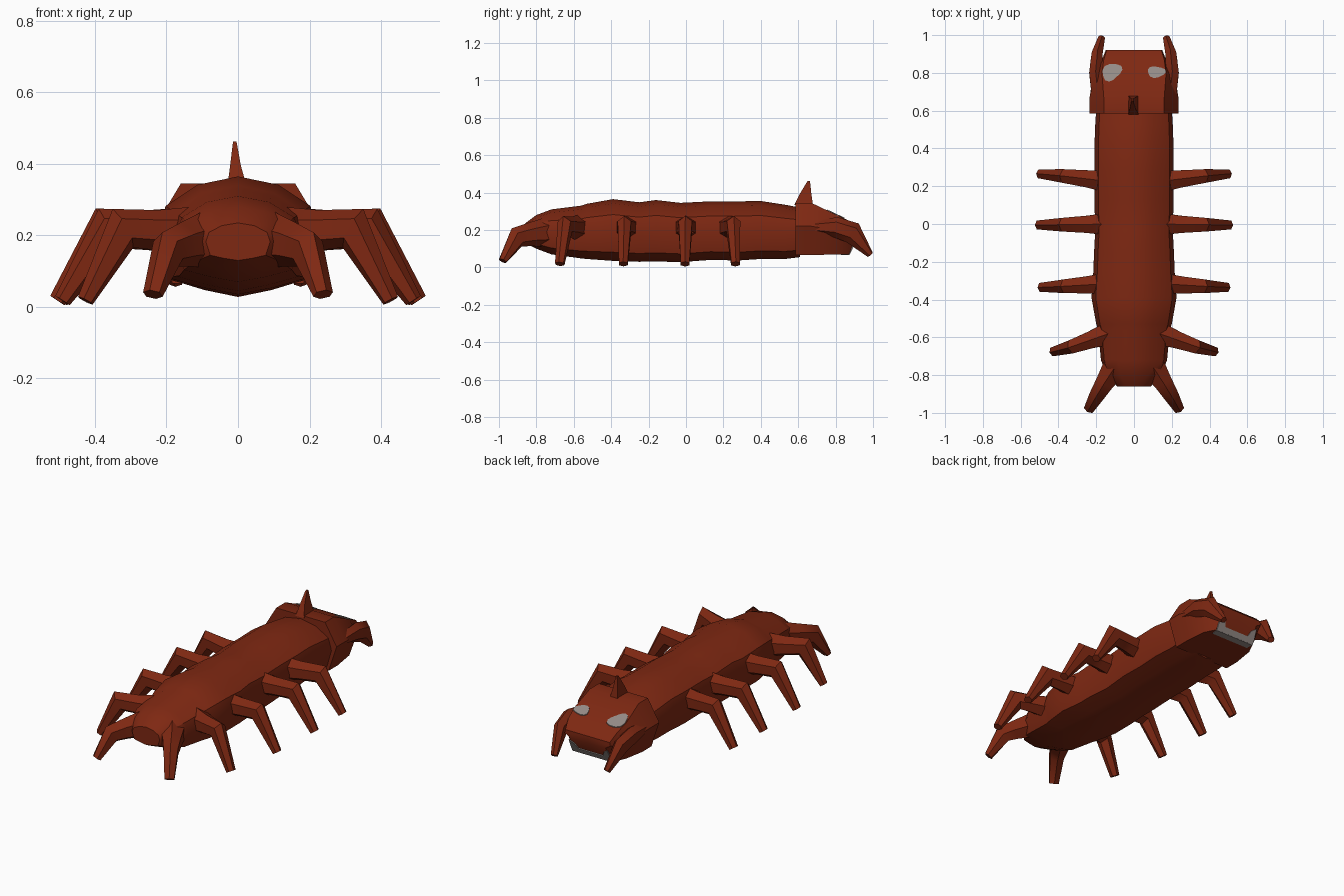
import bpy, bmesh, math
from mathutils import Vector

if "Cube" in bpy.data.objects:
    bpy.data.objects.remove(bpy.data.objects["Cube"])


def material(name, rgb):
    m = bpy.data.materials.new(name)
    m.diffuse_color = (*rgb, 1)
    m.use_nodes = True
    m.node_tree.nodes["Principled BSDF"].inputs["Base Color"].default_value = m.diffuse_color
    return m


RED = material("rust red", (0.21, 0.021, 0.006))
GREY = material("bone grey", (0.30, 0.26, 0.24))


def finish(name, bm, mat, angle=38):
    bmesh.ops.recalc_face_normals(bm, faces=bm.faces)
    me = bpy.data.meshes.new(name)
    bm.to_mesh(me)
    bm.free()
    me.materials.append(mat)
    ob = bpy.data.objects.new(name, me)
    bpy.context.collection.objects.link(ob)
    bpy.ops.object.select_all(action='DESELECT')
    ob.select_set(True)
    bpy.context.view_layer.objects.active = ob
    bpy.ops.object.shade_smooth_by_angle(angle=math.radians(angle))
    return ob


def loft(name, rings, mat=RED, angle=38):
    """Skin a list of equal-length point rings and cap both ends."""
    bm = bmesh.new()
    rows = [[bm.verts.new(p) for p in r] for r in rings]
    n = len(rows[0])
    for a, b in zip(rows, rows[1:]):
        for i in range(n):
            j = (i + 1) % n
            bm.faces.new((a[i], a[j], b[j], b[i]))
    bm.faces.new(rows[0])
    bm.faces.new(rows[-1])
    return finish(name, bm, mat, angle)


def limb(name, stations, sides=6):
    """Tapered limb; each station is (x, y, z, half width, half height)."""
    pts = [Vector(s[:3]) for s in stations]
    rings = []
    for i, s in enumerate(stations):
        d = Vector((0, 0, 0))
        if i > 0:
            d += (pts[i] - pts[i - 1]).normalized()
        if i < len(pts) - 1:
            d += (pts[i + 1] - pts[i]).normalized()
        d.normalize()
        side = d.cross(Vector((0, 0, 1))).normalized()
        up = side.cross(d)
        ring = []
        for k in range(sides):
            a = math.tau * k / sides + math.pi / 6
            ring.append(pts[i] + side * math.cos(a) * s[3] * 1.12 + up * math.sin(a) * s[4])
        rings.append(ring)
    return loft(name, rings, RED, 45)


def mirrored(half):
    """Close a half outline that starts and ends on the centre line."""
    return half + [(-x, y, z) for x, y, z in half[-2:0:-1]]


# Body: ridged back, keeled belly (y, half width, top, bottom)
body = [(-0.86, 0.09, 0.235, 0.13), (-0.80, 0.145, 0.28, 0.10), (-0.72, 0.175, 0.31, 0.07),
        (-0.56, 0.19, 0.33, 0.048), (-0.53, 0.20, 0.34, 0.045), (-0.39, 0.225, 0.365, 0.035),
        (-0.25, 0.215, 0.348, 0.03), (-0.16, 0.212, 0.36, 0.032), (-0.03, 0.205, 0.345, 0.028),
        (0.13, 0.21, 0.353, 0.04), (0.28, 0.21, 0.353, 0.037), (0.40, 0.21, 0.355, 0.045),
        (0.53, 0.205, 0.335, 0.045), (0.61, 0.20, 0.32, 0.055)]
rings = []
for y, w, t, b in body:
    h = t - b
    rings.append(mirrored([(0, y, t), (w * 0.5, y, t - h * 0.07), (w * 0.9, y, t - h * 0.25),
                           (w, y, b + h * 0.5), (w * 0.86, y, b + h * 0.14),
                           (w * 0.45, y, b + h * 0.06), (0, y, b)]))
loft("body", rings)

# Head: flat crown sloping to the snout (y, crown half width, cheek half width, top, cheek z, bottom)
head = [(0.585, 0.16, 0.235, 0.345, 0.22, 0.065), (0.67, 0.16, 0.235, 0.345, 0.22, 0.065),
        (0.80, 0.17, 0.215, 0.283, 0.20, 0.07), (0.87, 0.16, 0.17, 0.25, 0.18, 0.07),
        (0.92, 0.145, 0.15, 0.205, 0.185, 0.165)]
rings = []
for y, c, w, t, m, b in head:
    rings.append(mirrored([(0, y, t), (c, y, t), (w, y, m), (w * 0.78, y, b), (0, y, b)]))
loft("head", rings, RED, 30)

# Horn
loft("horn", [[(-0.03, 0.58, 0.335), (0.025, 0.58, 0.335), (0.025, 0.68, 0.325), (-0.03, 0.68, 0.325)],
              [(-0.022, 0.61, 0.395), (0.008, 0.61, 0.395), (0.008, 0.67, 0.395), (-0.022, 0.67, 0.395)],
              [(-0.014, 0.65, 0.462), (-0.004, 0.65, 0.462), (-0.004, 0.663, 0.462), (-0.014, 0.663, 0.462)]])

for s, tag in ((1, "right"), (-1, "left")):
    # Walking legs: root y, foot y, reach scale
    for i, (y0, y1, k) in enumerate([(-0.58, -0.675, 0.78), (-0.315, -0.335, 0.96),
                                     (0.0, -0.005, 1.0), (0.225, 0.265, 0.98)]):
        def at(x, f, z, w, h):
            return (s * (0.15 + (x - 0.15) * k), y0 + (y1 - y0) * f, z, w, h)
        limb(f"leg_{i + 1}_{tag}", [at(0.13, 0, 0.21, 0.062, 0.07), at(0.25, 0.35, 0.215, 0.047, 0.056),
                                    at(0.37, 0.7, 0.22, 0.037, 0.062), at(0.505, 1, 0.018, 0.024, 0.024)])
    # Splayed end legs
    limb(f"end_leg_{tag}", [(s * 0.09, -0.74, 0.19, 0.07, 0.08), (s * 0.155, -0.84, 0.175, 0.05, 0.062),
                            (s * 0.195, -0.905, 0.16, 0.04, 0.058), (s * 0.238, -0.98, 0.035, 0.027, 0.022)])
    # Pincers beside the snout
    limb(f"pincer_{tag}", [(s * 0.19, 0.68, 0.215, 0.035, 0.03), (s * 0.203, 0.80, 0.215, 0.035, 0.055),
                           (s * 0.197, 0.89, 0.185, 0.03, 0.06), (s * 0.172, 0.985, 0.068, 0.018, 0.018)])
    # Eye patch on the sloping crown
    rx, ry = (0.048, 0.03) if s > 0 else (0.052, 0.045)
    bm = bmesh.new()
    vs = []
    for j in range(14):
        a = math.tau * j / 14
        r = 1 + 0.12 * math.sin(3 * a + 1)
        x = s * 0.118 + rx * r * math.cos(a)
        y = 0.805 + ry * r * math.sin(a) + (0.012 if s < 0 else 0) * math.cos(a)
        vs.append(bm.verts.new((x, y, 0.283 - (y - 0.80) * 0.475 + 0.005)))
    face = bm.faces.new(vs)
    face.normal_update()
    low = bmesh.ops.extrude_face_region(bm, geom=[face])
    bmesh.ops.translate(bm, vec=(0, 0, -0.007),
                        verts=[v for v in low["geom"] if isinstance(v, bmesh.types.BMVert)])
    finish(f"eye_{tag}", bm, GREY)


def mouth_point(x, f, out):
    """Point on the slanted mouth face, f from chin (0) to lip (1)."""
    n = Vector((0, 0.885, -0.466))
    return Vector((x, 0.87 + 0.05 * f, 0.07 + 0.095 * f)) + n * out


def mouth_plate(name, outline):
    loft(name, [[mouth_point(x, f, o) for x, f in outline] for o in (-0.003, 0.005)], GREY)


# Lower lip strip with a tooth at each corner
mouth_plate("lip_strip", [(-0.13, 0.0), (0.13, 0.0), (0.13, 0.32), (-0.13, 0.32)])
for s, tag in ((1, "right"), (-1, "left")):
    mouth_plate(f"tooth_{tag}", [(s * 0.13, 0.3), (s * 0.08, 0.3), (s * 0.095, 0.65), (s * 0.125, 0.85)])
loft("chin_strip", [[(-0.125, 0.83, z), (0.125, 0.83, z), (0.128, 0.873, z), (-0.128, 0.873, z)]
                    for z in (0.066, 0.073)], GREY)
